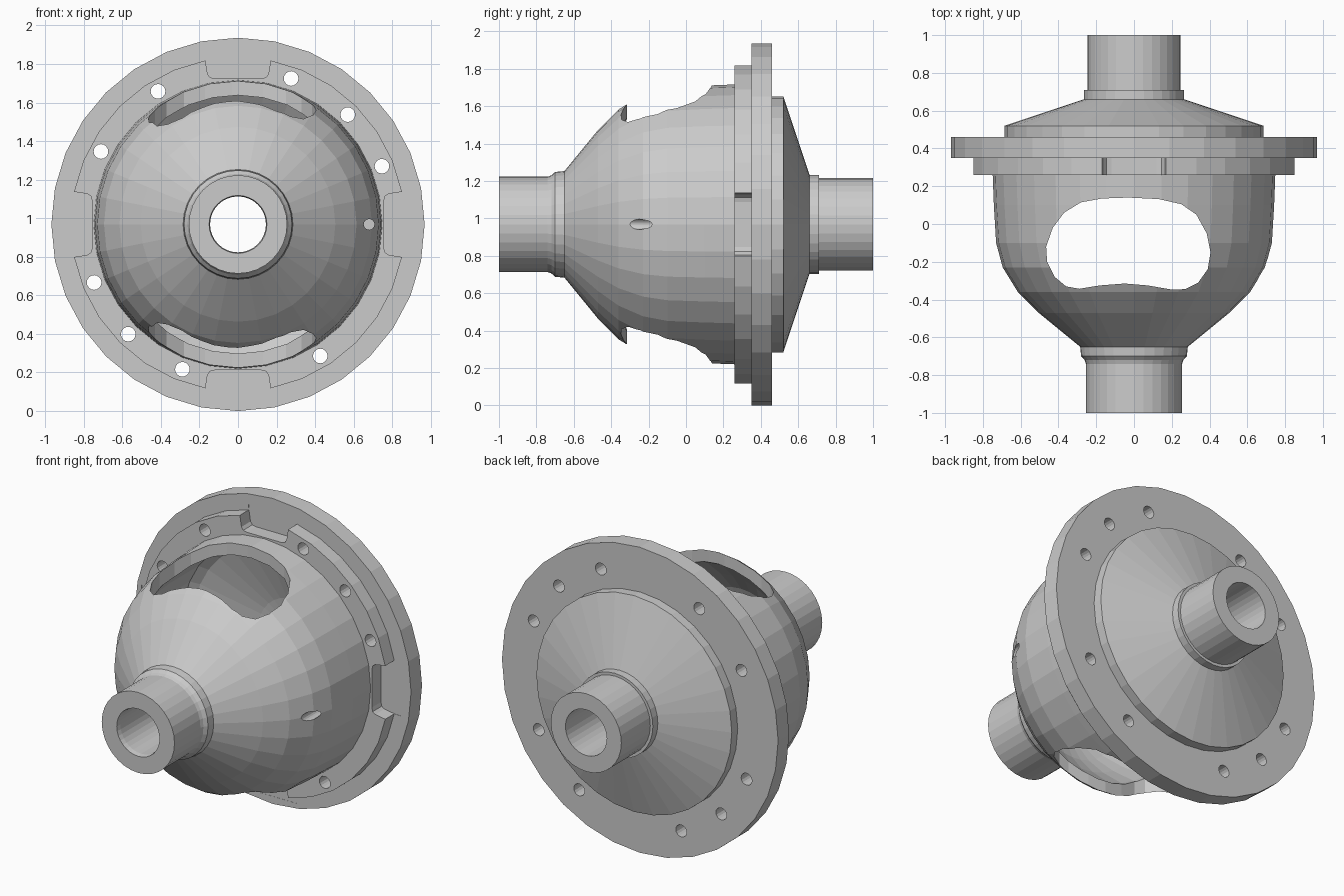
import bpy, bmesh, math
from mathutils import Vector

if "Cube" in bpy.data.objects:
    bpy.data.objects.remove(bpy.data.objects["Cube"])

CZ = 0.968      # height of the turning axis (runs along y)
SIDES = 32


def make_object(name, bm):
    bmesh.ops.recalc_face_normals(bm, faces=bm.faces)
    mesh = bpy.data.meshes.new(name)
    bm.to_mesh(mesh)
    bm.free()
    ob = bpy.data.objects.new(name, mesh)
    bpy.context.collection.objects.link(ob)
    return ob


def lathe(name, profile):
    """Turn a closed (y, radius) outline around the y axis."""
    bm = bmesh.new()
    rings = []
    for i in range(SIDES):
        a = 2 * math.pi * i / SIDES
        rings.append([bm.verts.new((r * math.cos(a), y, CZ + r * math.sin(a)))
                      for y, r in profile])
    n = len(profile)
    for i in range(SIDES):
        p, q = rings[i], rings[(i + 1) % SIDES]
        for j in range(n):
            k = (j + 1) % n
            bm.faces.new((p[j], p[k], q[k], q[j]))
    return make_object(name, bm)


def prism(bm, base, offset):
    """Add a closed prism from a base outline swept by an offset."""
    a = [bm.verts.new(p) for p in base]
    b = [bm.verts.new(Vector(p) + Vector(offset)) for p in base]
    bm.faces.new(a)
    bm.faces.new(b)
    for i in range(len(a)):
        j = (i + 1) % len(a)
        bm.faces.new((a[i], a[j], b[j], b[i]))


def drill(bm, x, z, r, y0, y1):
    ring = [(x + r * math.cos(t * math.pi / 8), y0, z + r * math.sin(t * math.pi / 8))
            for t in range(16)]
    prism(bm, ring, (0, y1 - y0, 0))


# Housing: outer skin front to back, then inner skin back to front
outer = [(-1, .255), (-.74, .255), (-.72, .262), (-.70, .28), (-.65, .285),
         (-.56, .395), (-.47, .505), (-.36, .615), (-.23, .695), (-.10, .73),
         (.10, .742), (.26, .748), (.26, .867), (.35, .867), (.35, .968),
         (.46, .968), (.46, .685), (.52, .685), (.66, .265), (.71, .265),
         (.71, .247), (1, .247)]
inner = [(1, .145), (.58, .145), (.56, .25), (.44, .62), (.40, .67),
         (.10, .67), (-.10, .655), (-.23, .62), (-.36, .54), (-.47, .43),
         (-.55, .32), (-.60, .20), (-.61, .145), (-.97, .145), (-1, .15)]
housing = lathe("differential_housing", outer + inner)

cut = bmesh.new()

# Windows through the top and bottom of the bowl
window = [(-.03, .14), (-.17, .135), (-.28, .115), (-.37, .06), (-.43, -.02),
          (-.465, -.12), (-.46, -.20), (-.42, -.28), (-.36, -.33), (-.29, -.343),
          (-.18, -.325), (-.05, -.315), (.07, -.325), (.20, -.347), (.27, -.345),
          (.34, -.31), (.39, -.24), (.405, -.15), (.385, -.05), (.33, .05),
          (.25, .105), (.13, .132)]
prism(cut, [(x, y, -.5) for x, y in window], (0, 0, 3))

# Four notches in the raised ring
notch = [(-.172, .92), (-.169, .85), (-.158, .78), (-.145, .762), (-.12, .756),
         (.12, .756), (.145, .762), (.158, .78), (.169, .85), (.172, .92)]
for k in range(4):
    c, s = math.cos(k * math.pi / 2), math.sin(k * math.pi / 2)
    prism(cut, [(u * c - v * s, .2, CZ + u * s + v * c) for u, v in notch],
          (0, .151, 0))

# Bolt holes: one of the ten is blind from the front
for deg in (22, 45, 70, 121, 152, 202, 225, 249, 302, 332):
    a = math.radians(deg)
    drill(cut, .805 * math.cos(a), CZ + .805 * math.sin(a), .038,
          .352 if deg == 332 else .2, .6)

# Pin hole drilled into the side of the bowl
drill(cut, .68, CZ, .028, -.5, -.12)

cutter = make_object("hole_cutter", cut)
cutter.hide_render = True
mod = housing.modifiers.new("openings", 'BOOLEAN')
mod.operation = 'DIFFERENCE'
mod.solver = 'EXACT'
mod.object = cutter
bpy.context.view_layer.objects.active = housing
bpy.ops.object.modifier_apply(modifier=mod.name)
bpy.data.objects.remove(cutter)
